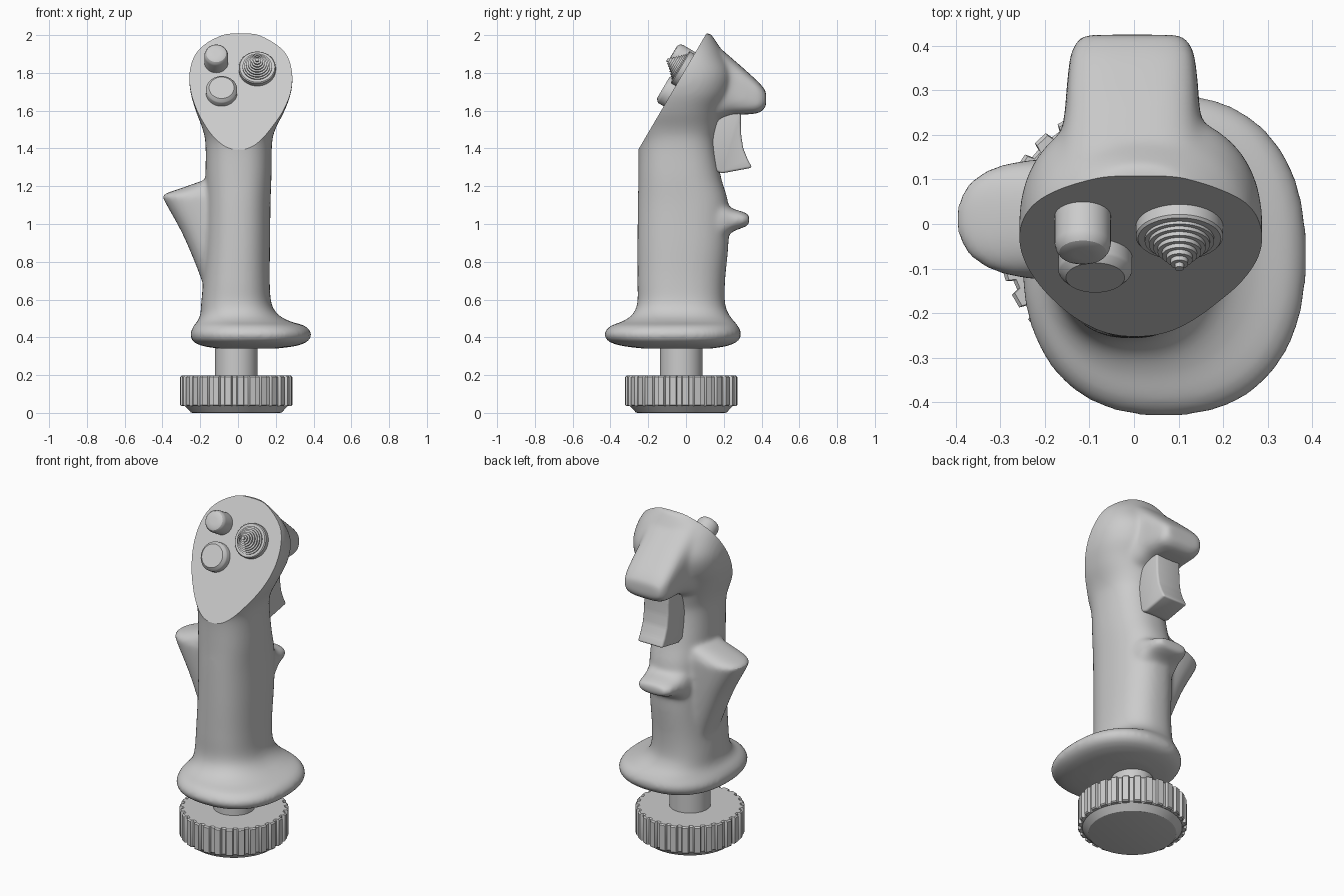
import bpy, bmesh, math
from mathutils import Vector

if "Cube" in bpy.data.objects:
    bpy.data.objects.remove(bpy.data.objects["Cube"])

grey = bpy.data.materials.new("grey_plastic")
grey.diffuse_color = (0.6, 0.6, 0.6, 1)
grey.use_nodes = True
grey.node_tree.nodes["Principled BSDF"].inputs["Base Color"].default_value = grey.diffuse_color

# Sloping face of the head: a point on it, its upward direction and its normal
P0 = Vector((0, -0.24, 1.415))
UP = Vector((0, 0.506, 0.863)).normalized()
NRM = Vector((0, -UP.z, UP.y))


def finish(bm, name, angle=30):
    bmesh.ops.recalc_face_normals(bm, faces=bm.faces)
    me = bpy.data.meshes.new(name)
    bm.to_mesh(me)
    bm.free()
    me.materials.append(grey)
    ob = bpy.data.objects.new(name, me)
    bpy.context.collection.objects.link(ob)
    bpy.ops.object.select_all(action='DESELECT')
    ob.select_set(True)
    bpy.context.view_layer.objects.active = ob
    bpy.ops.object.shade_smooth_by_angle(angle=math.radians(angle))
    return ob


def skin(bm, rings):
    """Join rings of points into a closed skin."""
    vs = [[bm.verts.new(p) for p in r] for r in rings]
    n = len(vs[0])
    for a, b in zip(vs, vs[1:]):
        for i in range(n):
            j = (i + 1) % n
            bm.faces.new((a[i], a[j], b[j], b[i]))
    bm.faces.new(vs[0][::-1])
    bm.faces.new(vs[-1])


def spline(rows, steps=5):
    out = []
    for i in range(len(rows) - 1):
        a, b, c, d = (rows[min(max(i + k, 0), len(rows) - 1)] for k in (-1, 0, 1, 2))
        for s in range(steps):
            t = s / steps
            out.append([0.5 * (2 * q + (r - p) * t + (2 * p - 5 * q + 4 * r - w) * t * t
                        + (3 * q - p - 3 * r + w) * t ** 3) for p, q, r, w in zip(a, b, c, d)])
    return out + [list(rows[-1])]


def loft(bm, rows, power, axis='z', n=56):
    """Superellipse sections; row = (station, u min, u max, v min, v max)."""
    rings = []
    for s, u0, u1, v0, v1 in spline(rows):
        ring = []
        for k in range(n):
            c, d = math.cos(math.tau * k / n), math.sin(math.tau * k / n)
            u = (u0 + u1) / 2 + (u1 - u0) / 2 * math.copysign(abs(c) ** (2 / power), c)
            v = (v0 + v1) / 2 + (v1 - v0) / 2 * math.copysign(abs(d) ** (2 / power), d)
            ring.append((u, v, s) if axis == 'z' else (u, s, v))
        rings.append(ring)
    # each loft gets outward normals of its own
    tmp = bmesh.new()
    skin(tmp, rings)
    bmesh.ops.recalc_face_normals(tmp, faces=tmp.faces)
    me = bpy.data.meshes.new("tmp")
    tmp.to_mesh(me)
    tmp.free()
    bm.from_mesh(me)
    bpy.data.meshes.remove(me)


def lathe(name, profile, origin, a, b, axis, n=48):
    """Profile of (radius, height) turned about an axis."""
    bm = bmesh.new()
    skin(bm, [[origin + axis * h + (a * math.cos(math.tau * k / n) + b * math.sin(math.tau * k / n)) * r
               for k in range(n)] for r, h in profile])
    return finish(bm, name)


# Grip: palm flange, shaft and head
bm = bmesh.new()
loft(bm, [(0.34, -.10, .20, -.22, .13), (0.355, -.19, .31, -.34, .22), (0.38, -.24, .37, -.412, .275),
          (0.42, -.253, .388, -.432, .293), (0.46, -.235, .355, -.40, .275), (0.485, -.215, .275, -.335, .255),
          (0.52, -.20, .213, -.285, .228), (0.58, -.195, .177, -.258, .207), (0.70, -.185, .168, -.257, .207),
          (0.90, -.175, .170, -.257, .225), (1.10, -.172, .172, -.255, .225), (1.25, -.172, .177, -.252, .185),
          (1.42, -.172, .180, -.255, .157), (1.50, -.187, .197, -.28, .165), (1.60, -.224, .247, -.30, .19),
          (1.70, -.252, .282, -.30, .24), (1.80, -.257, .287, -.27, .25), (1.90, -.230, .260, -.22, .20),
          (1.965, -.175, .20, -.16, .16), (2.01, -.09, .12, -.05, .13)], 2.35)
# Nose of the head, over the trigger
loft(bm, [(0.0, -.20, .21, 1.52, 1.97), (0.10, -.185, .195, 1.53, 1.995), (0.17, -.172, .17, 1.55, 1.94),
          (0.24, -.157, .15, 1.575, 1.88), (0.32, -.15, .143, 1.58, 1.81), (0.39, -.14, .133, 1.59, 1.745),
          (0.425, -.115, .108, 1.625, 1.70)], 3.6, 'y')
# Thumb rest on the left
loft(bm, [(0.60, -.16, .05, -.10, .12), (0.75, -.21, .05, -.12, .13), (0.95, -.295, .05, -.125, .14),
          (1.12, -.388, .05, -.125, .145), (1.155, -.393, .05, -.12, .145), (1.19, -.30, .05, -.11, .14),
          (1.225, -.20, .05, -.10, .13), (1.25, -.12, .05, -.08, .11)], 2.5)
# Finger rest at the back
loft(bm, [(0.10, -.15, .14, .86, 1.17), (0.18, -.14, .13, .90, 1.13), (0.24, -.125, .115, .955, 1.085),
          (0.30, -.115, .105, .98, 1.065), (0.335, -.09, .08, .995, 1.05)], 2.5, 'y')
raw = finish(bm, "raw_grip")
m = raw.modifiers.new("fuse", 'REMESH')
m.mode, m.voxel_size = 'VOXEL', 0.011
m = raw.modifiers.new("soften", 'SMOOTH')
m.factor, m.iterations = 0.5, 18
dg = bpy.context.evaluated_depsgraph_get()
bm = bmesh.new()
bm.from_mesh(raw.evaluated_get(dg).to_mesh())
bpy.data.objects.remove(raw)
# Cut the flat sloping control face
bmesh.ops.bisect_plane(bm, geom=bm.verts[:] + bm.edges[:] + bm.faces[:], dist=1e-5,
                       plane_co=P0, plane_no=NRM, clear_outer=True)
bmesh.ops.holes_fill(bm, edges=[e for e in bm.edges if e.is_boundary], sides=0)
finish(bm, "grip", 24)

# Trigger
prof = [(.10, 1.30), (.19, 1.268), (.35, 1.298), (.325, 1.345), (.303, 1.40), (.292, 1.47),
        (.29, 1.54), (.29, 1.62), (.10, 1.62)]
bm = bmesh.new()
skin(bm, [[(x, y, z) for y, z in prof] for x in (-.085, .08)])
bmesh.ops.recalc_face_normals(bm, faces=bm.faces)
bmesh.ops.bevel(bm, geom=bm.edges[:], offset=0.012, segments=3, affect='EDGES', profile=0.5,
                clamp_overlap=True)
finish(bm, "trigger", 40)


# Controls on the sloping face
def on_face(x, z):
    return P0 + UP * ((z - P0.z) / UP.z) + Vector((x, 0, 0))


X = Vector((1, 0, 0))
lathe("tall_button", [(.063, -.03), (.063, .072), (.060, .085), (.053, .095), (.042, .10), (.02, .101)],
      on_face(-.115, 1.855), X, UP, NRM)
lathe("wide_button", [(.083, -.03), (.083, .032), (.080, .038), (.066, .052), (.064, .052)],
      on_face(-.087, 1.695), X, UP, NRM)
hat = [(.098, -.03), (.098, .026), (.093, .032), (.084, .032)]
STEPS = 8
for i in range(STEPS):
    r = .078 - .068 * i / (STEPS - 1)
    h = .032 + .078 * ((i + 1) / STEPS) ** 1.15
    hat += [(r, hat[-1][1]), (r, h)]
lathe("hat_switch", hat, on_face(.102, 1.815), X, UP, NRM)

# Stem and base knob
Y, Z = Vector((0, 1, 0)), Vector((0, 0, 1))
C = Vector((-.009, -.025, 0))
lathe("stem", [(.113, .18), (.113, .40)], C, X, Y, Z)
lathe("knob_foot", [(.232, 0), (.24, 0.002), (.272, .036), (.272, .06)], C, X, Y, Z, 64)
TEETH = 28
bm = bmesh.new()
rings = []
for z, s in ((.036, .98), (.042, 1), (.19, 1), (.197, .975)):
    ring = []
    for k in range(TEETH):
        for f, r in ((.08, .297), (.58, .297), (.66, .281), (1.0, .281)):
            a = math.tau * (k + f) / TEETH
            ring.append(C + Vector((r * s * math.cos(a), r * s * math.sin(a), z)))
    rings.append(ring)
skin(bm, rings)
finish(bm, "ribbed_knob")
